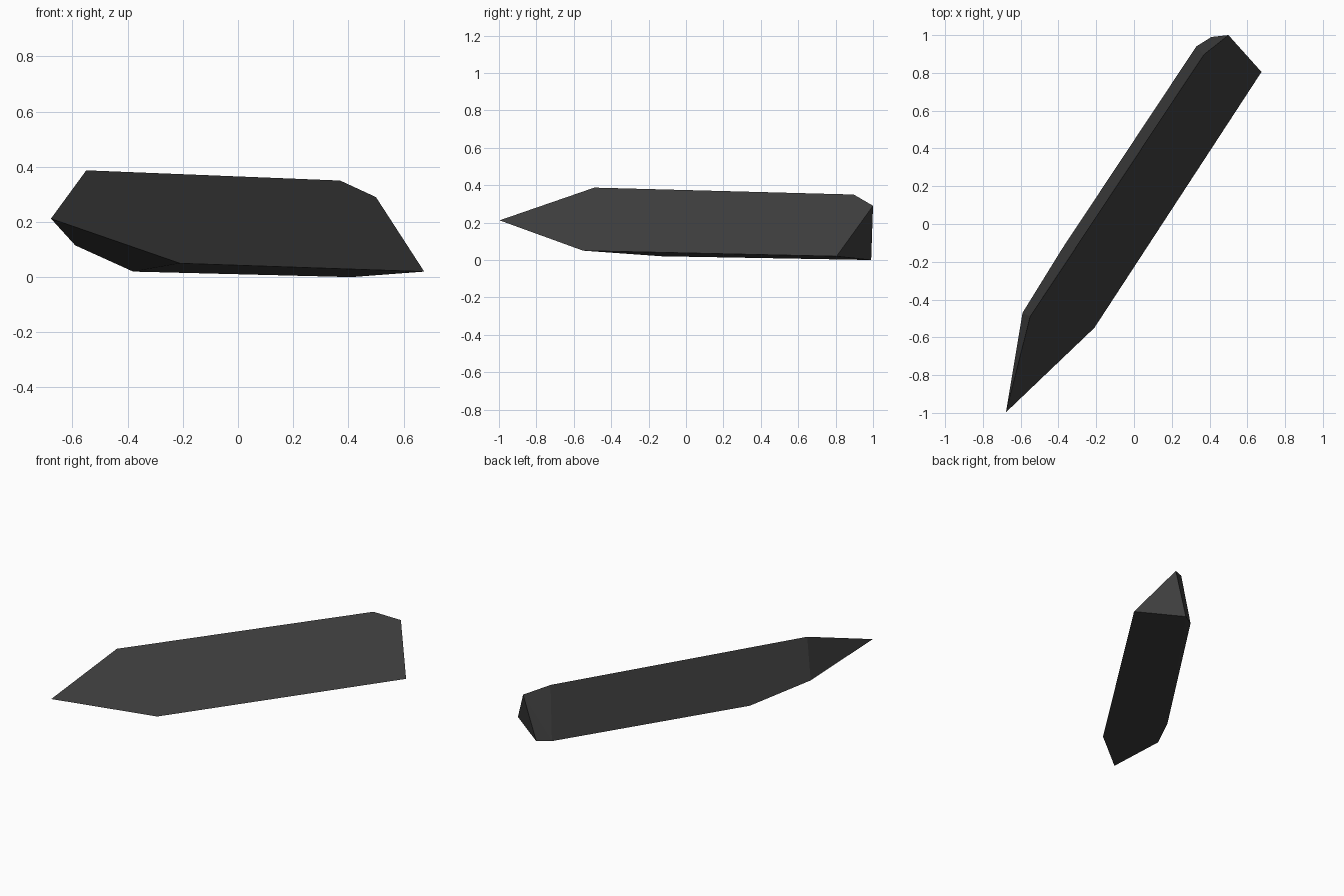
import bpy, bmesh, math
from mathutils import Vector

default = bpy.data.objects.get("Cube")
if default:
    bpy.data.objects.remove(default, do_unlink=True)

# One charcoal stone colour
stone = bpy.data.materials.new("charcoal_stone")
stone.use_nodes = True
stone.diffuse_color = (0.05, 0.05, 0.05, 1)
bsdf = next(n for n in stone.node_tree.nodes if n.type == 'BSDF_PRINCIPLED')
bsdf.inputs["Base Color"].default_value = stone.diffuse_color
bsdf.inputs["Roughness"].default_value = 0.8

# Three long ridges of the shard, each from the pointed end to the blunt end
ridges = [
    ((-0.55, -0.49, 0.387), (0.37, 0.897, 0.35)),   # upper ridge
    ((-0.21, -0.55, 0.05), (0.675, 0.805, 0.02)),   # outer ridge
    ((-0.38, -0.13, 0.02), (0.33, 0.94, 0.003)),    # lower ridge
]
# Sharp tip with its side chip, and the corners of the blunt end
tip = [(-0.678, -0.997, 0.212), (-0.59, -0.47, 0.115)]
blunt_end = [(0.50, 1.0, 0.29), (0.41, 0.99, 0.0)]

# Wrap the corners in a faceted solid and merge the flat facets
bm = bmesh.new()
for corner in [p for ridge in ridges for p in ridge] + tip + blunt_end:
    bm.verts.new(Vector(corner))
bmesh.ops.convex_hull(bm, input=bm.verts[:])
bmesh.ops.dissolve_limit(bm, angle_limit=math.radians(3),
                         verts=bm.verts[:], edges=bm.edges[:])
bmesh.ops.recalc_face_normals(bm, faces=bm.faces[:])

mesh = bpy.data.meshes.new("stone_shard")
bm.to_mesh(mesh)
bm.free()
mesh.materials.append(stone)
shard = bpy.data.objects.new("stone_shard", mesh)
bpy.context.collection.objects.link(shard)
